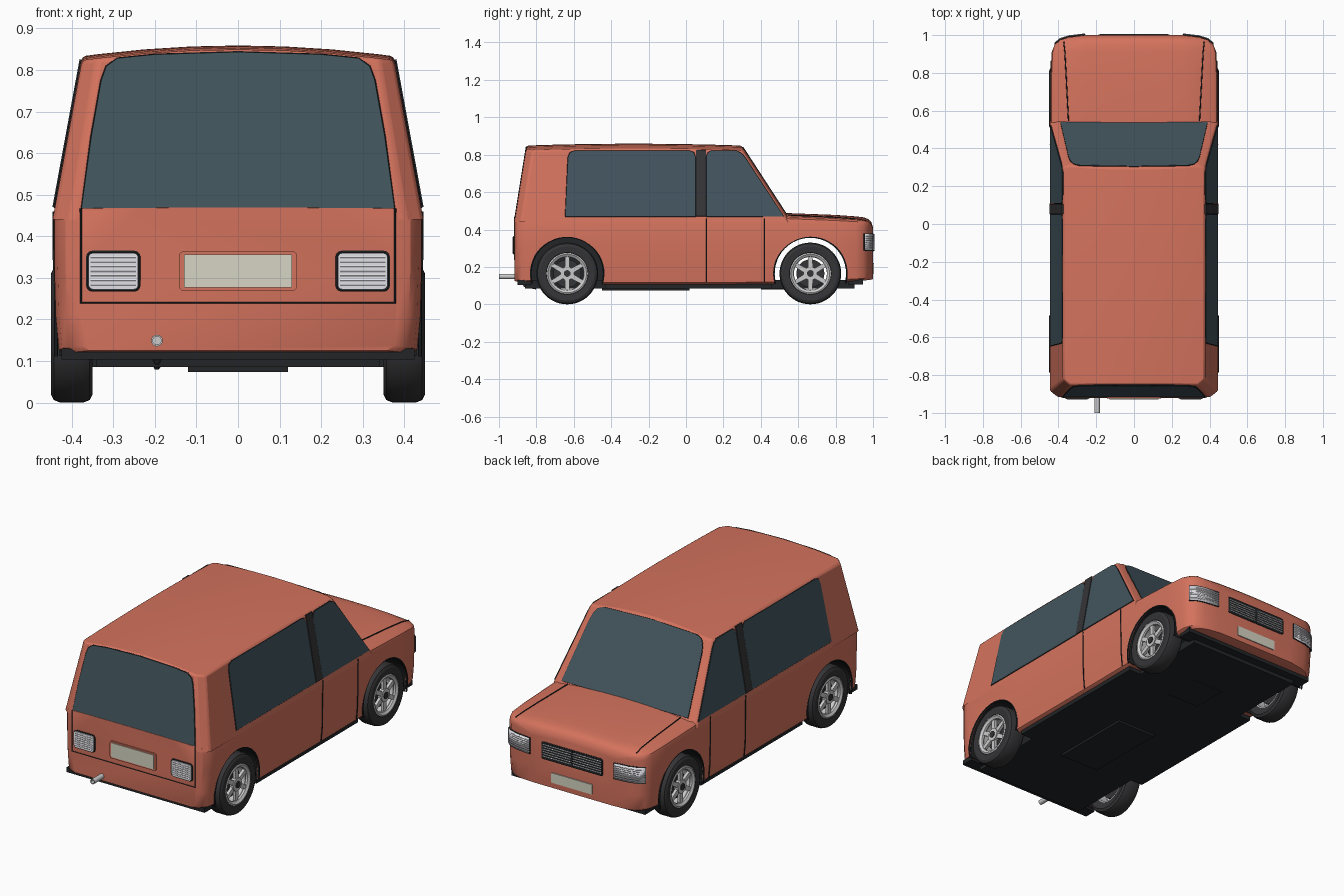
import bpy, bmesh
from math import sin, cos, pi, radians
from mathutils import Vector

if "Cube" in bpy.data.objects:
    bpy.data.objects.remove(bpy.data.objects["Cube"])

def material(name, rgb):
    m = bpy.data.materials.new(name)
    m.diffuse_color = (*rgb, 1)
    m.use_nodes = True
    m.node_tree.nodes["Principled BSDF"].inputs["Base Color"].default_value = m.diffuse_color
    return m

PAINT = material("orange paint", (0.66, 0.17, 0.11))
GLASS = material("dark glass", (0.055, 0.09, 0.11))
BLACK = material("black trim", (0.016, 0.018, 0.02))
RUBBER = material("rubber", (0.035, 0.035, 0.038))
SILVER = material("silver", (0.52, 0.53, 0.54))
LAMP = material("lamp", (0.75, 0.75, 0.8))
CREAM = material("plate cream", (0.68, 0.66, 0.55))

def smooth(o, angle=32):
    bpy.ops.object.select_all(action='DESELECT')
    o.select_set(True)
    bpy.context.view_layer.objects.active = o
    bpy.ops.object.shade_smooth_by_angle(angle=radians(angle))

def mesh(name, verts, faces, mat, mirror=False):
    me = bpy.data.meshes.new(name)
    me.from_pydata([tuple(v) for v in verts], [], faces)
    bm = bmesh.new()
    bm.from_mesh(me)
    bmesh.ops.recalc_face_normals(bm, faces=bm.faces)
    bm.to_mesh(me)
    bm.free()
    me.materials.append(mat)
    o = bpy.data.objects.new(name, me)
    bpy.context.collection.objects.link(o)
    smooth(o)
    if mirror:
        o.modifiers.new("mirror", 'MIRROR')
    return o

def skin(name, rings, mat, loop=False, mirror=False):
    n, k = len(rings[0]), len(rings)
    faces = [(i*n + j, i*n + (j+1) % n, (i+1) % k*n + (j+1) % n, (i+1) % k*n + j)
             for i in range(k if loop else k-1) for j in range(n)]
    if not loop:
        faces += [tuple(range(n)), tuple(range((k-1)*n, k*n))]
    return mesh(name, [p for r in rings for p in r], faces, mat, mirror)

def panels(name, outlines, d, mat, mirror=False):
    """Prisms: every outline is thickened by d, half to each side."""
    verts, faces, d = [], [], Vector(d) / 2
    for pts in outlines:
        b, n = len(verts), len(pts)
        verts += [Vector(p) - d for p in pts] + [Vector(p) + d for p in pts]
        faces += [tuple(range(b, b+n)), tuple(range(b+n, b+2*n))]
        faces += [(b+i, b+(i+1) % n, b+n+(i+1) % n, b+n+i) for i in range(n)]
    return mesh(name, verts, faces, mat, mirror)

def tube(name, paths, r, mat, cyclic=False, mirror=False):
    cu = bpy.data.curves.new(name, 'CURVE')
    cu.dimensions, cu.bevel_depth, cu.bevel_resolution, cu.use_fill_caps = '3D', r, 1, True
    for path in paths:
        s = cu.splines.new('POLY')
        s.points.add(len(path) - 1)
        for p, q in zip(s.points, path):
            p.co = (*q, 1)
        s.use_cyclic_u = cyclic
    tmp = bpy.data.objects.new("tmp", cu)
    bpy.context.collection.objects.link(tmp)
    me = bpy.data.meshes.new_from_object(tmp.evaluated_get(bpy.context.evaluated_depsgraph_get()))
    bpy.data.objects.remove(tmp)
    me.materials.clear()
    o = mesh(name, [v.co for v in me.vertices], [tuple(p.vertices) for p in me.polygons], mat, mirror)
    return o

def rect(x0, x1, z0, z1, y, r=0.012):
    corners = ((x1-r, z1-r, 0), (x0+r, z1-r, 90), (x0+r, z0+r, 180), (x1-r, z0+r, 270))
    return [(cx + r*cos(radians(a+b)), y, cz + r*sin(radians(a+b)))
            for cx, cz, a in corners for b in (0, 30, 60, 90)]

def box(x0, x1, y0, y1, z0, z1):
    return [(x0, y, z) for y, z in ((y0, z0), (y1, z0), (y1, z1), (y0, z1))], (x1-x0)

def sym(pts):
    return pts + [(-x, z) for x, z in reversed(pts) if x]

def arc(y, r, x=0, a0=-16, a1=196, n=28):
    return [(x, y + r*cos(radians(a0+(a1-a0)*i/n)), 0.165 + r*sin(radians(a0+(a1-a0)*i/n)))
            for i in range(n+1)]

AXLES = {"rear": -0.635, "front": 0.665}

# lower body: sections along y (y, half width, bottom, shoulder, crown)
stations = [(-.918, .385, .125, .467, .002), (-.906, .415, .122, .468, .002), (-.88, .434, .118, .468, .002),
            (-.84, .442, .115, .468, .002), (-.4, .443, .105, .468, .005), (.2, .443, .105, .468, .01),
            (.54, .443, .108, .468, .02), (.80, .441, .118, .458, .02), (.91, .436, .124, .452, .018),
            (.95, .42, .127, .448, .017), (.975, .392, .13, .441, .015), (.99, .345, .132, .43, .012),
            (1.0, .26, .135, .405, .008)]
rings = []
for y, w, zb, zt, c in stations:
    half = [(.93*w, zb), (.975*w, zb+.012), (.992*w, zb+.09), (w, .33), (w, zt-.03), (.988*w, zt-.01),
            (.95*w, zt), (.6*w, zt+.65*c), (.3*w, zt+.92*c), (0, zt+c)]
    rings.append([(x, y, z) for x, z in sym(half)])
body = skin("lower_body", rings, PAINT)
for key, y in AXLES.items():
    cut = panels("arch_cutter", [arc(y, .195, 0, 0, 352.5, 47)], (1.2, 0, 0), PAINT)
    cut.hide_render = True
    b = body.modifiers.new("arch", 'BOOLEAN')
    b.operation, b.solver, b.object = 'DIFFERENCE', 'EXACT', cut
body.data = bpy.data.meshes.new_from_object(body.evaluated_get(bpy.context.evaluated_depsgraph_get()))
body.modifiers.clear()
for o in [o for o in bpy.data.objects if o.name.startswith("arch_cutter")]:
    bpy.data.objects.remove(o)
smooth(body)

# cabin shell: crowned roof grid with sloping skirts
def wid(z): return .446 - (z - .44)*.184
def yrear(z): return -.917 + (z - .44)*.16
def yfront(z): return .563 - (z - .44)*.65
S = [-1, -.9, -.6, -.3, 0, .3, .6, .9, 1]
NT = 8
def cabin(s, j, level):
    t = j/NT
    edge = j in (0, NT)
    z = .44 if level == 0 else .823 + .026*(1-s*s) + .01*(1-(2*t-1)**2)
    r = yrear(z) + (.035 if abs(s) == 1 else 0)
    f = yfront(z) - (.015 if abs(s) == 1 else 0)
    return (s*wid(min(z, .823)), r + (f-r)*t, z)
n = len(S)
verts = [cabin(s, j, 1) for j in range(NT+1) for s in S]
faces = [(j*n+i, j*n+i+1, (j+1)*n+i+1, (j+1)*n+i) for j in range(NT) for i in range(n-1)]
loop = ([(i, 0) for i in range(n-1)] + [(n-1, j) for j in range(NT)]
        + [(i, NT) for i in range(n-1, 0, -1)] + [(0, j) for j in range(NT, 0, -1)])
base = len(verts)
verts += [cabin(S[i], j, 0) for i, j in loop]
for k, (i, j) in enumerate(loop):
    i2, j2 = loop[(k+1) % len(loop)]
    faces.append((j*n+i, j2*n+i2, base+(k+1) % len(loop), base+k))
shell = mesh("cabin_shell", verts, faces, PAINT)
bev = shell.modifiers.new("bevel", 'BEVEL')
bev.width, bev.segments, bev.angle_limit = .01, 2, radians(40)

# glass with black seals
def window(name, pts, d, mirror=False):
    panels(name, [pts], d, GLASS, mirror)
    tube(name + "_seal", [pts], .0035, BLACK, True, mirror)
shield = sym([(.388, .482), (.345, .76), (.335, .795), (.318, .818), (.285, .83), (0, .838)])
window("windshield", [(x, yfront(z), z) for x, z in shield], (0, .0066, .0043))
back = sym([(.376, .467), (.352, .64), (.328, .775), (.316, .808), (.29, .827), (.2, .836), (0, .842)])
window("rear_window", [(x, yrear(z), z) for x, z in back], (0, -.008, .0013))
sides = {"rear_side_window": [(-.645, .47), (-.63, .785), (-.62, .81), (-.595, .82), (.02, .82), (.042, .81), (.05, .785), (.05, .47)],
         "front_side_window": [(.11, .47), (.11, .79), (.118, .81), (.135, .82), (.27, .82), (.298, .805), (.318, .78), (.522, .47)]}
for name, pts in sides.items():
    window(name, [(wid(z), y, z) for y, z in pts], (.008, 0, .0015), True)
panels("door_pillar", [[(wid(z), y, z) for y, z in ((.053, .47), (.107, .47), (.107, .825), (.053, .825))]],
       (.012, 0, .002), RUBBER, True)

# shut lines
tube("door_gap", [[(.434, y, .12), (.441, y, .2), (.443, y, .33), (.444, y, .46)] for y in (.11, .42)],
     .003, BLACK, mirror=True)
tube("bonnet_gap", [[(.347, .545, .477), (.36, .8, .465), (.366, .91, .457), (.372, .965, .448)]], .003, BLACK, mirror=True)
tube("tailgate_gap", [[(-.378, -.917, .467), (-.378, -.918, .24), (.378, -.918, .24), (.378, -.917, .467)]], .003, BLACK)

# lamps
def lamp(name, path, z0, z1):
    ring = [(x, y, z0) for x, y in path] + [(x, y, z1) for x, y in reversed(path)]
    k = len(path)
    o = mesh(name, ring, [(i, i+1, 2*k-2-i, 2*k-1-i) for i in range(k-1)], LAMP, True)
    sol = o.modifiers.new("thick", 'SOLIDIFY')
    sol.thickness, sol.offset = .014, 0
    tube(name + "_rim", [ring], .005, BLACK, True, True)
    tube(name + "_ribs", [[(x, y + (.006 if y > 0 else -.006), z0 + (z1-z0)*i/8) for x, y in path]
                          for i in range(1, 8)], .003, LAMP, mirror=True)
lamp("headlamp", [(.26, 1.0), (.345, .99), (.392, .975), (.418, .953)], .29, .375)
panels("tail_lamp", [rect(.24, .36, .272, .36, -.92)], (0, .014, 0), LAMP, True)
tube("tail_lamp_rim", [rect(.238, .362, .27, .362, -.92)], .004, BLACK, True, True)
tube("tail_lamp_ribs", [[(.245, -.926, .272+.011*i), (.355, -.926, .272+.011*i)] for i in range(1, 8)],
     .003, LAMP, mirror=True)

# grille
panels("grille_back", [rect(-.185, .185, .285, .375, .999, .006)], (0, .008, 0), BLACK)
tube("grille_frame", [rect(-.185, .185, .285, .375, 1.0, .006)], .004, BLACK, True)
tube("grille_bars", [[(-.18, 1.002, .285+.0129*i), (.18, 1.002, .285+.0129*i)] for i in range(1, 7)], .0032, SILVER)
panels("grille_divider", [rect(-.006, .006, .285, .375, 1.0, .003)], (0, .014, 0), BLACK)

# number plates, left blank
panels("rear_plate_frame", [rect(-.142, .142, .268, .364, -.918)], (0, .012, 0), PAINT)
panels("rear_plate", [rect(-.13, .13, .277, .356, -.922, .003)], (0, .012, 0), CREAM)
panels("front_plate", [rect(-.125, .125, .165, .22, 1.0, .003)], (0, .01, 0), CREAM)

# underbody, sills and lips
for name, b in {"floor_pan": (-.34, .34, -.86, .9, .085, .13), "sills": (-.415, .415, -.43, .46, .085, .112),
                "rear_lip": (-.425, .425, -.9, -.83, .104, .13), "front_lip": (-.41, .41, .865, .945, .106, .135),
                "floor_rib": (-.12, .12, -.45, .02, .073, .09), "sump_cover": (-.1, .1, .4, .6, .079, .09)}.items():
    pts, width = box(*b)
    panels(name, [[(0, y, z) for _, y, z in pts]], (width, 0, 0), BLACK)

# exhaust
tube("exhaust_pipe", [[(-.195, -.8, .088), (-.195, -.86, .1), (-.195, -.9, .149), (-.195, -.94, .149)]], .01, RUBBER)
ex = [[(-.195 + r*cos(a*pi/8), y, .149 + r*sin(a*pi/8)) for a in range(16)]
      for r, y in ((.014, -.9), (.014, -1.0), (.010, -1.0), (.010, -.95))]
skin("exhaust_tip", ex, SILVER)

# wheels and arch liners
def lathe(name, prof, mat, y, segs=48):
    o = skin(name, [[(x, r*cos(2*pi*i/segs), r*sin(2*pi*i/segs)) for r, x in prof] for i in range(segs)],
             mat, True, True)
    o.location = (0, y, .165)
def disc(name, r, x, t, mat, y):
    o = panels(name, [[(x, r*cos(pi*i/16), r*sin(pi*i/16)) for i in range(32)]], (t, 0, 0), mat, True)
    o.location = (0, y, .165)
for key, y in AXLES.items():
    lathe(key + "_tyre", [(.106, .36), (.145, .35), (.159, .357), (.165, .372), (.165, .428), (.159, .443),
                          (.145, .45), (.112, .446), (.106, .435)], RUBBER, y)
    lathe(key + "_rim", [(.1, .36), (.108, .36), (.11, .446), (.103, .449), (.09, .44), (.088, .43), (.098, .42)], SILVER, y)
    spokes = []
    for i in range(6):
        a = i*pi/3 + pi/6
        spokes.append([(.43, u*cos(a) - v*sin(a), u*sin(a) + v*cos(a))
                       for u, v in ((.02, -.014), (.094, -.011), (.094, .011), (.02, .014))])
    o = panels(key + "_spokes", spokes, (.016, 0, 0), SILVER, True)
    o.location = (0, y, .165)
    disc(key + "_hub", .036, .43, .026, SILVER, y)
    disc(key + "_hub_cap", .018, .444, .008, RUBBER, y)
    disc(key + "_brake_disc", .075, .395, .02, RUBBER, y)
    o = panels(key + "_arch_liner", [arc(y, .1945) + arc(y, .191)[::-1]], (.86, 0, 0), BLACK)
    tube(key + "_arch_trim", [arc(y, .195, .438)], .005, BLACK, mirror=True)
    panels(key + "_axle", [arc(0, .02, 0, 0, 330, 11)], (.76, 0, 0), RUBBER).location = (0, y, 0)
panels("rear_wheel_well", [arc(AXLES["rear"], .192)], (.66, 0, 0), BLACK)
